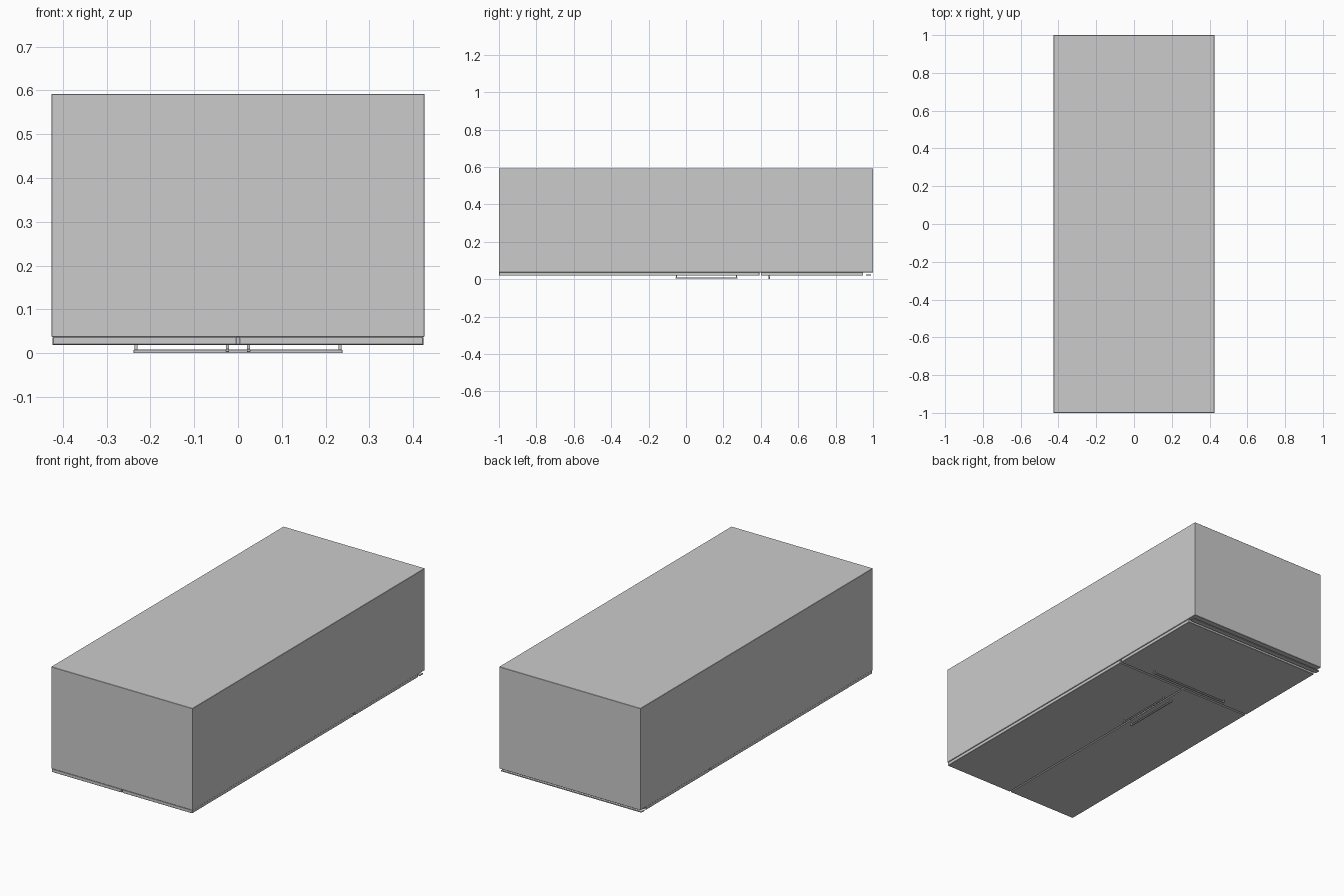
import bpy


def box(name, x0, x1, y0, y1, z0, z1, bevel=0.0):
    bpy.ops.mesh.primitive_cube_add(size=1, location=((x0 + x1) / 2, (y0 + y1) / 2, (z0 + z1) / 2))
    ob = bpy.context.object
    ob.name = name
    ob.scale = (x1 - x0, y1 - y0, z1 - z0)
    bpy.ops.object.transform_apply(location=False, rotation=False, scale=True)
    if bevel:
        mod = ob.modifiers.new("edge", "BEVEL")
        mod.width = bevel
        mod.segments = 1
    return ob


# Cabinet lying on its back panel side up, doors facing down
box("cabinet", -0.426, 0.426, -1.0, 1.0, 0.037, 0.592, 0.0015)

# Pair of upper doors with a narrow centre gap, each with a bar handle
for s, side in ((-1, "left"), (1, "right")):
    xs = sorted((s * 0.003, s * 0.423))
    box(f"{side}_door", xs[0], xs[1], -0.999, 0.392, 0.019, 0.037, 0.0015)
    c = s * 0.024
    box(f"{side}_door_handle", c - 0.004, c + 0.004, -0.055, 0.275, 0.003, 0.010, 0.001)
    for i, y in enumerate((-0.050, 0.270)):
        box(f"{side}_door_handle_post_{i}", c - 0.003, c + 0.003, y - 0.003, y + 0.003, 0.009, 0.020)
    # Post of the drawer handle on this side
    box(f"{side}_drawer_handle_post", s * 0.233 - 0.003, s * 0.233 + 0.003, 0.442, 0.448, 0.007, 0.020)

# Lower drawer front and its horizontal handle
box("drawer_front", -0.423, 0.423, 0.400, 0.947, 0.019, 0.037, 0.0015)
box("drawer_handle", -0.238, 0.238, 0.441, 0.449, 0.0, 0.008, 0.001)

# Slim toe-kick strip standing off the cabinet
box("toe_kick_strip", -0.423, 0.423, 0.962, 0.988, 0.019, 0.024)
